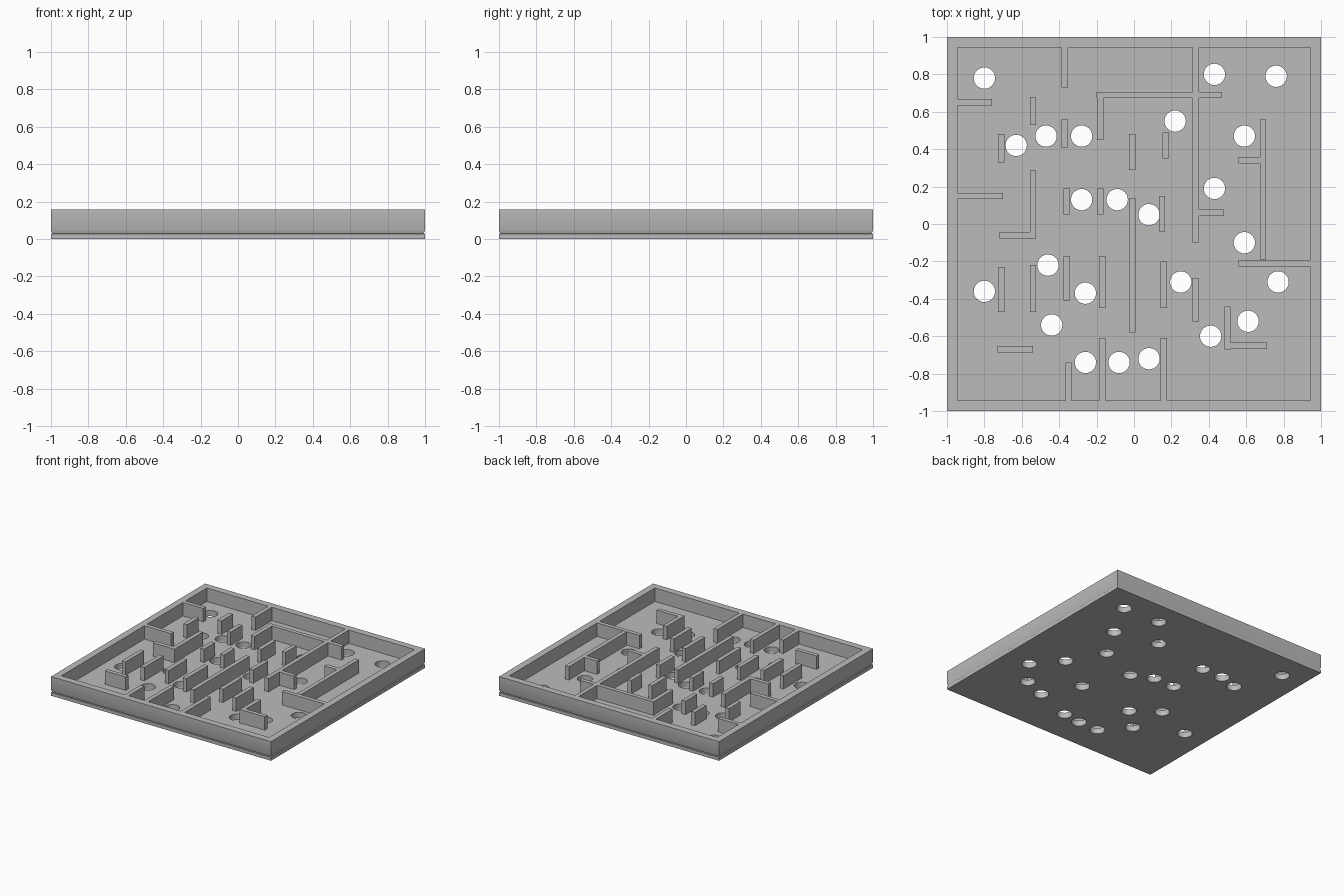
import bpy
import bmesh
from mathutils import Matrix, Vector

default_cube = bpy.data.objects.get("Cube")
if default_cube:
    bpy.data.objects.remove(default_cube, do_unlink=True)

TOP = 0.157
FLOOR = 0.047
INNER = 0.944
WALL_WIDTH = 0.034
HOLE_RADIUS = 0.057

# Single grey plastic material
grey = bpy.data.materials.new("Grey plastic")
grey.use_nodes = True
colour = (0.5, 0.5, 0.5, 1)
grey.diffuse_color = colour
shader = next(n for n in grey.node_tree.nodes if n.type == "BSDF_PRINCIPLED")
shader.inputs["Base Color"].default_value = colour


def make_object(name, bm):
    """Turn a bmesh into a scene object with the shared material."""
    bmesh.ops.recalc_face_normals(bm, faces=bm.faces)
    mesh = bpy.data.meshes.new(name)
    bm.to_mesh(mesh)
    bm.free()
    mesh.materials.append(grey)
    obj = bpy.data.objects.new(name, mesh)
    bpy.context.collection.objects.link(obj)
    return obj


def square_loft(name, profile):
    """Loft square rings given as (half width, height) and cap both ends."""
    bm = bmesh.new()
    corners = ((-1, -1), (1, -1), (1, 1), (-1, 1))
    rings = [[bm.verts.new((cx * half, cy * half, z)) for cx, cy in corners]
             for half, z in profile]
    for lower, upper in zip(rings, rings[1:]):
        for i in range(len(corners)):
            j = (i + 1) % len(corners)
            bm.faces.new((lower[i], lower[j], upper[j], upper[i]))
    bm.faces.new(rings[0])
    bm.faces.new(rings[-1])
    return make_object(name, bm)


def add_wall(name, x0, x1, y0, y1):
    """Upright maze wall from the tray floor to the rim height."""
    base = FLOOR - 0.005
    size = Vector((x1 - x0, y1 - y0, TOP - base, 1))
    centre = Vector(((x0 + x1) / 2, (y0 + y1) / 2, (TOP + base) / 2))
    bm = bmesh.new()
    bmesh.ops.create_cube(bm, size=1,
                          matrix=Matrix.Translation(centre) @ Matrix.Diagonal(size))
    return make_object(name, bm)


# Tray: base slab, thin seam around the outside, raised rim, sunken floor
tray = square_loft("maze_tray", [
    (1, 0), (1, 0.027), (0.992, 0.029), (1, FLOOR),
    (1, TOP), (INNER, TOP), (INNER, FLOOR)])

# Ball holes: centre of each
holes = [
    (-.8, .78), (-.63, .42), (-.47, .47), (-.28, .47), (.22, .55), (.43, .8),
    (.76, .79), (.59, .47), (.43, .19), (.59, -.1), (-.28, .13), (-.09, .13),
    (.08, .05), (-.46, -.22), (-.8, -.36), (-.26, -.37), (-.44, -.54),
    (.25, -.31), (.77, -.31), (.61, -.52), (.41, -.6), (-.26, -.74),
    (-.08, -.74), (.08, -.72)]

bm = bmesh.new()
for x, y in holes:
    bmesh.ops.create_cone(bm, cap_ends=True, segments=32, depth=0.3,
                          radius1=HOLE_RADIUS, radius2=HOLE_RADIUS,
                          matrix=Matrix.Translation((x, y, 0)))
cutter = make_object("hole_cutter", bm)
cutter.hide_render = True

# Cut the holes, then discard the cutter
cut = tray.modifiers.new("Ball holes", "BOOLEAN")
cut.object = cutter
cut.operation = "DIFFERENCE"
cut.solver = "EXACT"
bpy.ops.object.select_all(action="DESELECT")
bpy.context.view_layer.objects.active = tray
tray.select_set(True)
bpy.ops.object.modifier_apply(modifier=cut.name)
bpy.data.objects.remove(cutter, do_unlink=True)
bpy.ops.object.shade_smooth_by_angle()

# Maze walls running front to back: x, front end, back end
long_walls = [
    (-.37, .73, INNER), (-.54, .53, .68), (-.71, .33, .48), (-.37, .41, .56),
    (-.18, .45, .68), (-.01, .29, .48), (.17, .35, .49), (.33, -.1, INNER),
    (.69, -.19, .56), (-.54, -.08, .29), (-.36, .05, .19), (-.18, .05, .19),
    (.15, -.04, .15), (-.01, -.58, .14), (-.71, -.47, -.23),
    (-.54, -.47, -.22), (-.36, -.41, -.17), (-.17, -.45, -.17),
    (.16, -.45, -.2), (.33, -.52, -.29), (.5, -.67, -.44),
    (-.35, -INNER, -.74), (-.17, -INNER, -.61), (.16, -INNER, -.61)]

# Maze walls running left to right: y, right end, left end
cross_walls = [
    (.65, -INNER, -.76), (.69, -.2, .47), (.34, .56, .69),
    (.15, -INNER, -.7), (-.06, -.72, -.53), (.06, .33, .48),
    (-.21, .56, INNER), (-.67, -.73, -.54), (-.65, .5, .71)]

half = WALL_WIDTH / 2
for x, start, end in long_walls:
    add_wall("long_maze_wall", x - half, x + half, start, end)
for y, start, end in cross_walls:
    add_wall("cross_maze_wall", start, end, y - half, y + half)
